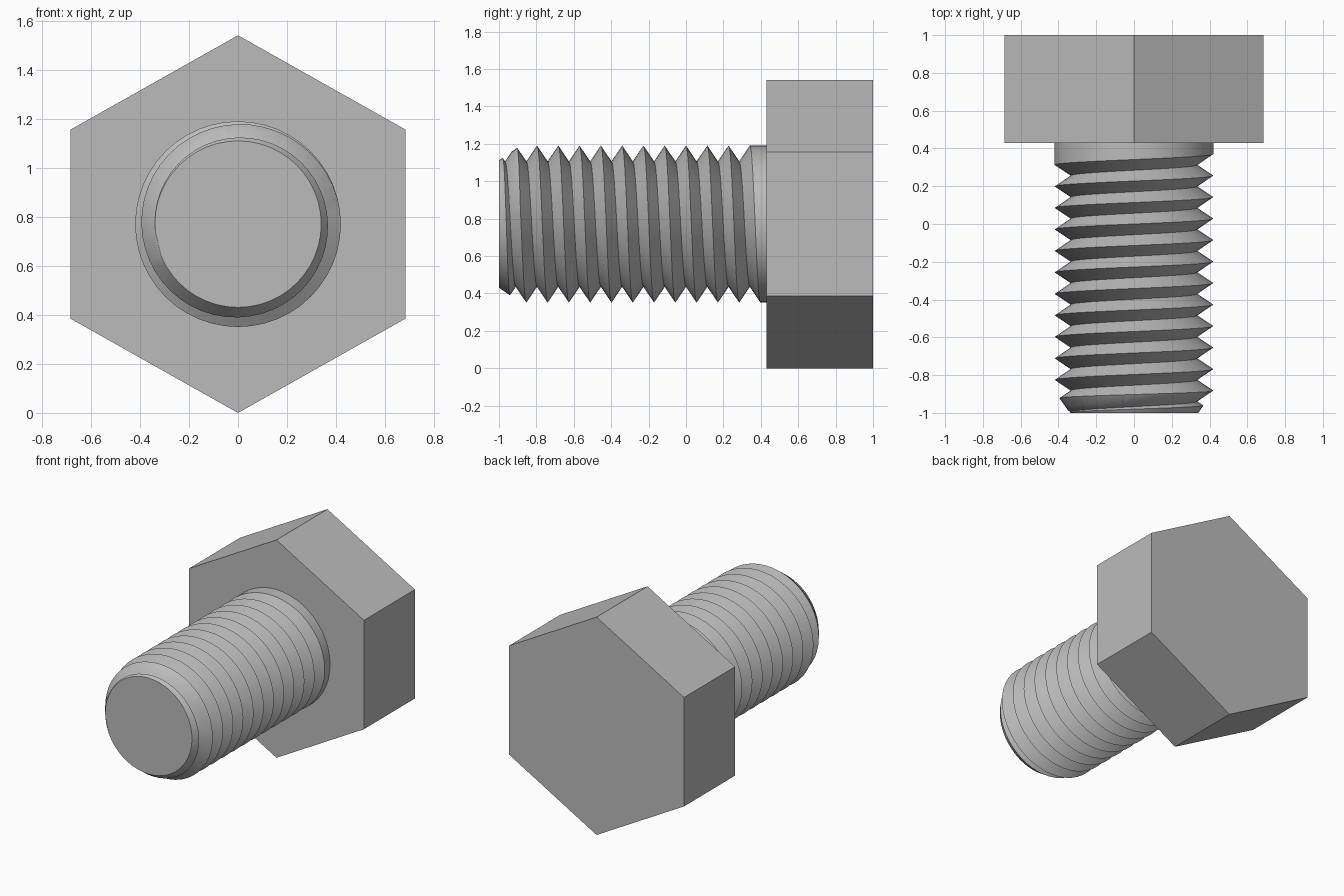
import bpy, bmesh, math
from mathutils import Matrix

if "Cube" in bpy.data.objects:
    bpy.data.objects.remove(bpy.data.objects["Cube"])

CZ = 0.771                      # height of the bolt axis
PITCH, CREST, ROOT = 0.1138, 0.42, 0.335
N = 48                          # segments per turn
M0, T = -22, 6                  # first and last thread rows (even = crest, odd = root)
HEAD_Y = 0.43

steel = bpy.data.materials.new("steel grey")
steel.diffuse_color = (0.5, 0.5, 0.5, 1)
steel.use_nodes = True
steel.node_tree.nodes["Principled BSDF"].inputs["Base Color"].default_value = steel.diffuse_color


def finish(bm, name):
    bmesh.ops.recalc_face_normals(bm, faces=bm.faces)
    me = bpy.data.meshes.new(name)
    bm.to_mesh(me)
    bm.free()
    me.materials.append(steel)
    ob = bpy.data.objects.new(name, me)
    bpy.context.collection.objects.link(ob)
    return ob


# Hexagonal head
bm = bmesh.new()
rings = [[bm.verts.new((0.791 * math.sin(k * math.pi / 3), y,
                        CZ + CZ * math.cos(k * math.pi / 3))) for k in range(6)]
         for y in (HEAD_Y, 1.0)]
bm.faces.new(rings[0])
bm.faces.new(rings[1])
for k in range(6):
    n = (k + 1) % 6
    bm.faces.new((rings[0][k], rings[0][n], rings[1][n], rings[1][k]))
finish(bm, "hex_head")

# Threaded shank: helical rows of crests and roots, one turn per two rows
bm = bmesh.new()


def point(a, y, r):
    return bm.verts.new((r * math.sin(a), y, CZ + r * math.cos(a)))


grid, tops = {}, []
for j in range(N):
    a = -math.pi / 2 + 2 * math.pi * j / N
    for m in range(M0, T + (3 if j == 0 else 1)):
        r = CREST if m % 2 == 0 else ROOT
        if m == T - 1:          # groove runs out near the head
            r += (CREST - ROOT) * max(0, (j / N - 0.8) / 0.2)
        if m > T:
            r = CREST
        grid[j, m] = point(a, PITCH * (a / (2 * math.pi) + m / 2), r)
    tops.append(point(a, 0.5, CREST))


def v(j, m):
    return grid[j, m] if j < N else grid[0, m + 2]


tip = bm.verts.new((0, -1.5, CZ))
for j in range(N):
    for m in range(M0, T):
        bm.faces.new((v(j, m), v(j + 1, m), v(j + 1, m + 1), v(j, m + 1)))
    left = [v(0, m) for m in (T + 2, T + 1, T)] if j == 0 else [v(j, T)]
    bm.faces.new([tops[j]] + left + [v(j + 1, T), tops[(j + 1) % N]])
    bm.faces.new((tip, v(j, M0), v(j + 1, M0)))
bm.faces.new((tip, v(0, M0), v(0, M0 + 1), v(0, M0 + 2)))
bm.faces.new(tops)
bmesh.ops.triangulate(bm, faces=[f for f in bm.faces if len(f.verts) == 4])
shank = finish(bm, "threaded_shank")

# Chamfered tip: keep only what lies inside a widening cone
bm = bmesh.new()
bmesh.ops.create_cone(bm, cap_ends=True, segments=N, radius1=0.34, radius2=1.46, depth=1.6,
                      matrix=Matrix.Translation((0, -0.2, CZ)) @ Matrix.Rotation(-math.pi / 2, 4, 'X'))
cutter = finish(bm, "tip_cutter")
cutter.hide_render = True
mod = shank.modifiers.new("chamfer", 'BOOLEAN')
mod.operation, mod.solver, mod.object = 'INTERSECT', 'EXACT', cutter
bpy.context.view_layer.update()
dg = bpy.context.evaluated_depsgraph_get()
me = bpy.data.meshes.new_from_object(shank.evaluated_get(dg))
shank.modifiers.clear()
shank.data = me
bpy.data.objects.remove(cutter)
me.shade_smooth()
me.set_sharp_from_angle(angle=math.radians(25))
